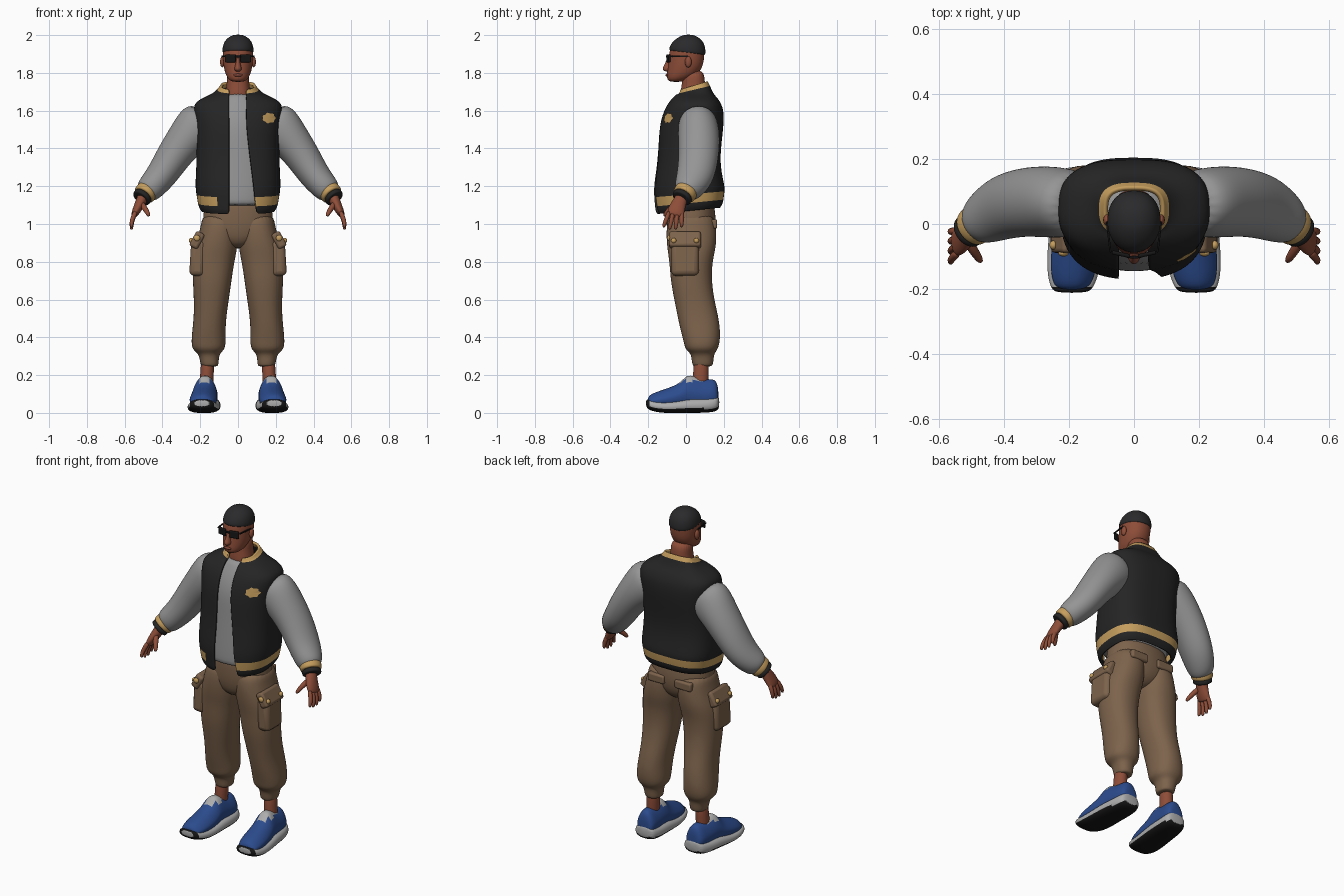
import bpy, bmesh, math
from mathutils import Vector, Matrix

cube = bpy.data.objects.get("Cube")
if cube:
    bpy.data.objects.remove(cube, do_unlink=True)


def material(name, r, g, b):
    mat = bpy.data.materials.new(name)
    mat.use_nodes = True
    mat.diffuse_color = (r, g, b, 1)
    bsdf = mat.node_tree.nodes["Principled BSDF"]
    bsdf.inputs["Base Color"].default_value = (r, g, b, 1)
    bsdf.inputs["Roughness"].default_value = 0.8
    return mat


BLACK = material("jacket black", .018, .018, .018)
GREY = material("cotton grey", .30, .30, .305)
GOLD = material("rib gold", .56, .34, .11)
SKIN = material("skin brown", .27, .075, .04)
HAIR = material("hair charcoal", .023, .023, .025)
TAN = material("trouser tan", .205, .125, .072)
BLUE = material("shoe blue", .025, .072, .27)
SOLE = material("sole grey", .42, .42, .42)
DARK = material("glossy black", .008, .008, .008)
LIP = material("lip brown", .2, .055, .035)
SIDES = (("left", 1), ("right", -1))


def finish(name, bm, mats, smooth=2):
    mesh = bpy.data.meshes.new(name)
    bm.to_mesh(mesh)
    bm.free()
    obj = bpy.data.objects.new(name, mesh)
    bpy.context.collection.objects.link(obj)
    for mat in mats:
        mesh.materials.append(mat)
    mesh.shade_smooth()
    if smooth:
        mod = obj.modifiers.new("smooth", "SUBSURF")
        mod.levels = mod.render_levels = smooth
    return obj


def loft(name, rings, mats, rule=None, closed=True, smooth=2):
    """Skin rings of points; rule(row, column, face) picks the material."""
    bm = bmesh.new()
    rows = [[bm.verts.new(p) for p in ring] for ring in rings]
    n = len(rows[0])
    faces = []
    for i in range(len(rows) - 1):
        for j in range(n if closed else n - 1):
            k = (j + 1) % n
            quad = (rows[i][j], rows[i][k], rows[i + 1][k], rows[i + 1][j])
            faces.append((i, j, bm.faces.new(quad)))
    if closed:
        bm.faces.new(rows[0])
        bm.faces.new(rows[-1])
        bmesh.ops.recalc_face_normals(bm, faces=bm.faces)
    bm.normal_update()
    if rule:
        for i, j, face in faces:
            face.material_index = rule(i, j, face)
    return finish(name, bm, mats, smooth)


def power(v, p):
    return math.copysign(abs(v) ** p, v)


def oval(rx, yf, yb, z, cx=0, p=.9, back=.9, slope=0, start=0, end=None, n=24):
    """Horizontal ring from front yf to back yb; small p or back is boxier."""
    full = end is None
    end = 2 * math.pi if full else end
    pts = []
    for k in range(n):
        a = start + (end - start) * k / (n if full else n - 1)
        q = back if math.sin(a) > 0 else p
        y = (yf + yb) / 2 + (yb - yf) / 2 * power(math.sin(a), q)
        pts.append((cx + rx * power(math.cos(a), q), y, z + slope * y))
    return pts


def stack(name, rows, mat, slope=lambda z: 0, p=.9):
    rings = [oval(rx, yf, yb, z, p=p, slope=slope(z)) for z, rx, yf, yb in rows]
    return loft(name, rings, [mat])


def tube(name, path, mat, side=1, n=16, smooth=2):
    """Rings square to the path; each point is x, y, z, y radius, other radius."""
    pts = [Vector((side * p[0], p[1], p[2])) for p in path]
    rings = []
    for i, p in enumerate(path):
        t = (pts[min(i + 1, len(pts) - 1)] - pts[max(i - 1, 0)]).normalized()
        u = t.cross(Vector((0, 1, 0))).normalized()
        v = u.cross(t)
        angles = [2 * math.pi * k / n for k in range(n)]
        rings.append([pts[i] + v * p[3] * math.cos(a) + u * p[4] * math.sin(a) for a in angles])
    return loft(name, rings, [mat], smooth=smooth)


def box(name, centre, size, mat, bevel=.005, tilt=0, turn=0):
    bm = bmesh.new()
    bmesh.ops.create_cube(bm, size=1)
    spin = Matrix.Rotation(turn, 4, "Z") @ Matrix.Rotation(tilt, 4, "Y")
    bm.transform(Matrix.Translation(centre) @ spin @ Matrix.Diagonal((*size, 1)))
    obj = finish(name, bm, [mat], 0)
    obj.data.set_sharp_from_angle(angle=math.radians(50))
    mod = obj.modifiers.new("round", "BEVEL")
    mod.width, mod.segments = bevel, 3
    return obj


def ball(name, centre, radii, mat):
    bm = bmesh.new()
    bmesh.ops.create_uvsphere(bm, u_segments=16, v_segments=10, radius=1)
    bm.transform(Matrix.Translation(centre) @ Matrix.Diagonal((*radii, 1)))
    return finish(name, bm, [mat], 0)


# Head, hair and neck
stack("head", [(1.752, .03, -.085, -.02), (1.765, .05, -.1, .01), (1.79, .066, -.103, .06),
               (1.83, .076, -.097, .088), (1.87, .08, -.092, .096), (1.92, .081, -.09, .1),
               (1.96, .068, -.065, .085), (1.985, .03, -.03, .05)], SKIN, p=1)
stack("hair", [(1.905, .07, -.075, .09), (1.907, .082, -.089, .103), (1.925, .084, -.09, .105),
               (1.96, .077, -.075, .098), (1.987, .055, -.045, .072), (2.003, .022, -.01, .035)],
      HAIR, slope=lambda z: -.13 * max(0, (1.98 - z) / .08), p=1)
stack("neck", [(1.64, .075, -.03, .11), (1.7, .066, -.03, .105), (1.75, .058, -.02, .1),
               (1.82, .06, -.02, .096)], SKIN)
stack("nose", [(1.89, .008, -.097, -.06), (1.845, .012, -.112, -.06), (1.822, .022, -.128, -.06),
               (1.806, .014, -.115, -.06)], SKIN)
ball("lips", (0, -.1, 1.788), (.024, .009, .008), LIP)
for label, s in SIDES:
    ball(label + "_ear", (s * .083, .012, 1.858), (.012, .018, .029), SKIN)
    box(label + "_lens", (s * .04, -.093, 1.877), (.058, .012, .043), DARK, .0055, turn=s * .22)
    box(label + "_temple", (s * .078, -.04, 1.888), (.006, .095, .009), DARK, .002, turn=s * -.12)
box("glasses_bridge", (0, -.102, 1.886), (.03, .008, .01), DARK, .002)

# T-shirt
stack("t_shirt", [(1.095, .18, -.14, .15), (1.11, .19, -.15, .16), (1.25, .195, -.14, .15),
                  (1.4, .19, -.128, .15), (1.52, .19, -.122, .16), (1.61, .17, -.09, .15),
                  (1.66, .1, -.06, .125), (1.695, .07, -.04, .11)], GREY)

# Open jacket body: height, half width, front, back
profile = [(1.068, .194, -.155, .18), (1.085, .206, -.163, .193), (1.103, .212, -.165, .198),
           (1.158, .221, -.17, .205), (1.2, .227, -.172, .205), (1.3, .221, -.156, .182),
           (1.4, .219, -.147, .184), (1.52, .224, -.142, .2), (1.6, .236, -.118, .2),
           (1.64, .231, -.095, .185), (1.667, .19, -.073, .167), (1.688, .138, -.053, .145),
           (1.698, .105, -.042, .126), (1.721, .092, -.034, .115)]
rings = []
for z, rx, yf, yb in profile:
    p = .82
    low = max(0, (1.5 - z) / .43)
    left = ((.045 + .057 * low) / rx) ** (1 / p)
    right = (.048 / rx) ** (1 / p)
    slope = .1 if z < 1.18 else .3 if z > 1.69 else 0
    rings.append(oval(rx, yf, yb, z, p=p, back=.7, slope=slope, n=40,
                      start=math.asin(left) - math.pi / 2,
                      end=1.5 * math.pi - math.asin(right)))
TOP = len(profile) - 2
jacket = loft("jacket_body", rings, [BLACK, GOLD], closed=False,
              rule=lambda i, j, f: int(i == TOP or (i == 2 and j < 37)))
shell = jacket.modifiers.new("thickness", "SOLIDIFY")
shell.thickness, shell.offset = .014, -1

# Chest patch, wrapped onto the jacket
bm = bmesh.new()
bmesh.ops.create_circle(bm, cap_ends=True, cap_tris=True, segments=32, radius=1)
for v in bm.verts:
    wave = 1 + .1 * math.cos(7 * math.atan2(v.co.y, v.co.x))
    v.co = (.162 + .033 * wave * v.co.x, -.3, 1.56 + .026 * wave * v.co.y)
patch = finish("chest_patch", bm, [GOLD], 0)
wrap = patch.modifiers.new("wrap", "SHRINKWRAP")
wrap.target, wrap.wrap_method, wrap.wrap_mode = jacket, "PROJECT", "ABOVE_SURFACE"
wrap.use_project_y, wrap.offset = True, .005

for label, s in SIDES:
    # Sleeve and cuff
    tube(label + "_sleeve", [(.16, .06, 1.56, .09, .1), (.205, .064, 1.525, .108, .13),
                             (.27, .069, 1.455, .112, .107), (.34, .068, 1.362, .107, .094),
                             (.405, .052, 1.257, .102, .083), (.455, .022, 1.2, .086, .075),
                             (.482, .002, 1.172, .068, .067), (.495, -.005, 1.16, .045, .045)],
         GREY, s, 20)
    for part, mat, a, b, r in (("cuff", GOLD, 0, .75, .064), ("cuff_edge", BLACK, .7, 1.15, .056)):
        at = lambda t: (.475 + .035 * t, .008 - .03 * t, 1.183 - .044 * t)
        tube(label + "_" + part, [(*at(a), r * .8, r * .8), (*at(a + .05), r, r * .95),
                                  (*at(b - .05), r, r * .95), (*at(b), r * .8, r * .8)], mat, s)
    # Hand
    tube(label + "_palm", [(.49, -.01, 1.165, .034, .032), (.512, -.03, 1.125, .035, .029),
                           (.53, -.048, 1.085, .045, .025), (.546, -.056, 1.055, .046, .02),
                           (.55, -.06, 1.04, .035, .013)], SKIN, s)
    for k, finger in enumerate(("index", "middle", "ring", "little")):
        drop = .012 * (k in (1, 2))
        tube(f"{label}_{finger}_finger", [
            (.54, -.087 + .021 * k, 1.07, .013, .014), (.556, -.1 + .026 * k, 1.035, .013, .014),
            (.565, -.113 + .03 * k, 1.005 - drop, .012, .012),
            (.563, -.12 + .032 * k, .98 - drop, .008, .008)], SKIN, s, 8, 1)
    tube(label + "_thumb", [(.515, -.045, 1.115, .018, .018), (.495, -.08, 1.085, .016, .016),
                            (.479, -.103, 1.06, .014, .014), (.47, -.117, 1.04, .009, .009)],
         SKIN, s, 8, 1)

    # Trouser leg: height, centre, half width, front, back
    leg = [(1.06, .092, .092, -.085, .14), (1.0, .098, .098, -.102, .158), (.94, .106, .104, -.105, .163),
           (.87, .118, .115, -.1, .158), (.8, .13, .111, -.088, .14), (.7, .137, .103, -.082, .136),
           (.6, .141, .093, -.063, .15), (.52, .147, .087, -.047, .17), (.44, .154, .088, -.03, .182),
           (.375, .156, .092, -.012, .18), (.335, .156, .086, -.004, .168),
           (.315, .154, .057, .025, .15), (.28, .152, .05, .03, .146),
           (.252, .15, .047, .034, .142), (.245, .15, .036, .045, .13)]
    loft(label + "_trouser_leg", [oval(w, f, b, z, s * c, .88) for z, c, w, f, b in leg], [TAN])
    # Cargo pocket, flap and buttons
    box(label + "_cargo_pocket", (s * .213, -.005, .82), (.08, .146, .19), TAN, .025, s * -.06)
    box(label + "_pocket_flap", (s * .217, -.005, .915), (.05, .168, .09), TAN, .014, s * -.5)
    for k, y in enumerate((-.065, .055)):
        ball(f"{label}_button_{k + 1}", (s * .248, y, .912), (.012, .014, .014), GOLD)
    ball(label + "_front_button", (s * .217, -.09, .925), (.016, .01, .016), GOLD)
    box(label + "_back_pocket_flap", (s * .09, .148, 1.0), (.11, .034, .05), TAN, .01)

    # Ankle
    tube(label + "_ankle", [(.168, .075, .12, .045, .038), (.165, .078, .19, .041, .036),
                            (.16, .082, .3, .042, .037)], SKIN, s)

    # Shoe sections run from toe to heel: y, half width, bottom, top
    def shoe(part, rows, mats, taper, rule):
        sections = []
        for y, w, lo, hi in rows:
            ring = []
            for k in range(24):
                a = 2 * math.pi * k / 24
                c, h = power(math.cos(a), .75), power(math.sin(a), .75)
                x = .176 - .075 * y + w * c * (1 - taper * max(0, h))
                ring.append((s * x, y, (lo + hi) / 2 + (hi - lo) / 2 * h))
            sections.append(ring)
        loft(label + part, sections, mats, rule)

    shoe("_shoe_upper", [(-.203, .035, .04, .078), (-.19, .058, .03, .098), (-.14, .072, .03, .117),
                         (-.08, .074, .03, .136), (-.03, .07, .03, .16), (.0, .066, .03, .197),
                         (.03, .064, .03, .2), (.09, .062, .03, .178), (.14, .06, .03, .18),
                         (.163, .05, .03, .168), (.172, .035, .05, .12)], [BLUE, SOLE], .38,
         lambda i, j, f: int(f.calc_center_median().z > .17 and f.calc_center_median().y < .07))
    shoe("_shoe_sole", [(-.212, .045, .035, .07), (-.2, .066, .016, .074), (-.15, .081, .002, .064),
                        (-.08, .086, -.002, .062), (.02, .082, .0, .082), (.1, .078, .0, .08),
                        (.155, .069, .006, .088), (.177, .05, .02, .092)], [SOLE, DARK], .06,
         lambda i, j, f: int(f.normal.z < -.5 or f.calc_center_median().y < -.19))

# Trouser seat
stack("trouser_seat", [(1.12, .165, -.095, .14), (1.1, .178, -.104, .15), (1.04, .186, -.106, .158),
                       (.99, .188, -.104, .158), (.94, .165, -.096, .148), (.9, .1, -.08, .125),
                       (.87, .04, -.04, .08)], TAN)
